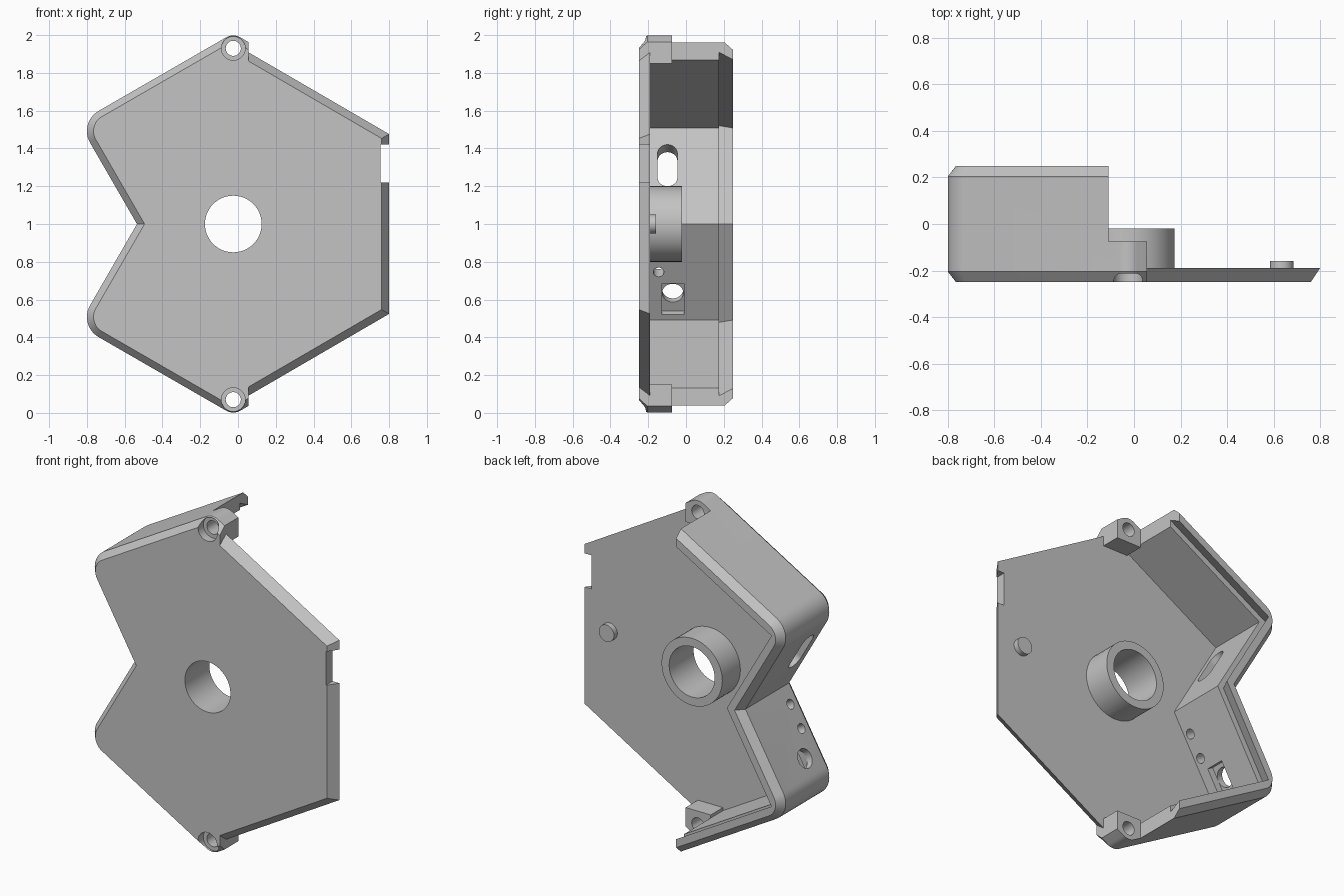
import bpy, bmesh
from math import radians, pi, sin, cos, atan2
from mathutils import Vector

if "Cube" in bpy.data.objects:
    bpy.data.objects.remove(bpy.data.objects["Cube"])

CX, END, STEP = -0.025, 0.055, -0.11   # hexagon centre, boss end, wall end
FRONT, FLOOR, BACK = -0.25, -0.19, 0.25

grey = bpy.data.materials.new("plain_grey")
grey.use_nodes = True
colour = (0.55, 0.55, 0.55, 1)
grey.diffuse_color = colour
grey.node_tree.nodes["Principled BSDF"].inputs["Base Color"].default_value = colour

# Notched hexagon in x, z, counter-clockwise, with its corner radii
OUTLINE = [(CX, 2.01), (-0.845, 1.537), (-0.535, 1.0), (-0.845, 0.463),
           (CX, -0.01), (0.847, 0.497), (0.847, 1.503)]
ROUND = [0.075, 0.123, 0, 0.123, 0.075, 0, 0]
SHARP = [0] * len(OUTLINE)


def ring(inset, radii):
    """Outline moved inwards, with rounded corners."""
    pts = [Vector(p) for p in OUTLINE]
    out = []
    for i, p in enumerate(pts):
        a = (p - pts[i - 1]).normalized()
        b = (pts[(i + 1) % len(pts)] - p).normalized()
        n1, n2 = Vector((-a.y, a.x)), Vector((-b.y, b.x))
        r = radii[i]
        c = p + (n1 + n2) * max(r, inset) / (1 + n1.dot(n2))
        if r <= inset:
            out.append(c)
            continue
        start = atan2(-n1.y, -n1.x)
        turn = n1.angle(n2)
        for k in range(13):
            t = start + turn * k / 12
            out.append(c + (r - inset) * Vector((cos(t), sin(t))))
    return out


def finish(bm, name):
    bmesh.ops.recalc_face_normals(bm, faces=bm.faces)
    mesh = bpy.data.meshes.new(name)
    bm.to_mesh(mesh)
    bm.free()
    mesh.materials.append(grey)
    obj = bpy.data.objects.new(name, mesh)
    bpy.context.collection.objects.link(obj)
    return obj


def loft(name, levels, radii):
    """Solid through insets of the outline at several depths."""
    bm = bmesh.new()
    rows = [[bm.verts.new((p.x, y, p.y)) for p in ring(d, radii)] for y, d in levels]
    for lo, hi in zip(rows, rows[1:]):
        for i in range(len(lo)):
            bm.faces.new((lo[i - 1], lo[i], hi[i], hi[i - 1]))
    bm.faces.new(rows[0])
    bm.faces.new(rows[-1])
    return finish(bm, name)


def box(name, x, y, z):
    bm = bmesh.new()
    bmesh.ops.create_cube(bm, size=1)
    for v in bm.verts:
        v.co = [(lo + hi) / 2 + c * (hi - lo) for c, (lo, hi) in zip(v.co, (x, y, z))]
    return finish(bm, name)


def cylinder(name, x, z, r, y0, y1):
    bm = bmesh.new()
    bmesh.ops.create_cone(bm, cap_ends=True, segments=48, radius1=r, radius2=r, depth=y1 - y0)
    obj = finish(bm, name)
    obj.location = (x, (y0 + y1) / 2, z)
    obj.rotation_euler = (pi / 2, 0, 0)
    return obj


def combine(target, other, operation="DIFFERENCE"):
    other.hide_render = True
    mod = target.modifiers.new(operation, "BOOLEAN")
    mod.operation, mod.solver, mod.object = operation, "EXACT", other
    bpy.context.view_layer.objects.active = target
    bpy.ops.object.modifier_apply(modifier=mod.name)
    bpy.data.objects.remove(other)


def on_wall(obj, y, z):
    """Set a cutter square to the notch wall, centred on its inner face."""
    obj.location = (-0.443 - 0.577 * abs(z - 1), y, z)
    obj.rotation_euler = (0, radians(60 if z > 1 else 120), 0)
    return obj


def wall_hole(y, z, r):
    return on_wall(cylinder("hole_cutter", 0, 0, r, -0.15, 0.15), y, z)


# Case: hollow shell with a recessed rim, keeping two corner blocks
case = loft("case", [(FRONT, 0.035), (-0.205, 0), (0.205, 0), (BACK, 0.035)], ROUND)
cavity = loft("cavity", [(FLOOR, 0.08), (0.175, 0.08), (0.175, 0.045), (0.26, 0.083)], SHARP)
for z in ((1.85, 2.2), (-0.2, 0.15)):
    combine(cavity, box("corner_block", (STEP, 0.3), (-0.4, -0.075), z))
combine(case, cavity)
combine(case, box("open_side", (END, 2), (-1, 1), (-1, 3)))
combine(case, box("wall_step", (STEP, 2), (-0.075, 1), (-1, 3)))

# Face plate with an undercut edge and a side notch
plate = loft("plate", [(FRONT, 0.087), (FLOOR, 0.047)], SHARP)
combine(plate, box("plate_trim", (-2, 0.03), (-1, 1), (-1, 3)))
combine(plate, box("side_notch", (0.755, 1), (-1, 1), (1.22, 1.42)))
combine(case, plate, "UNION")

# Central tube, locating pin and bore
combine(case, cylinder("tube", CX, 1, 0.2, -0.22, -0.02), "UNION")
combine(case, cylinder("pin", 0.635, 1, 0.05, -0.22, -0.158), "UNION")
combine(case, cylinder("bore", CX, 1, 0.15, -0.5, 0.5))

# Countersunk screw holes in the corner blocks
for z in (1.93, 0.07):
    combine(case, cylinder("screw_hole", CX, z, 0.04, -0.5, 0.5))
    combine(case, cylinder("screw_seat", CX, z, 0.063, -0.4, -0.2))

# Slot in the upper notch wall
slot = box("slot", (-0.075, 0.075), (-0.052, 0.052), (-0.15, 0.15))
combine(case, on_wall(slot, -0.098, 1.31))
for side in (-1, 1):
    combine(case, wall_hole(-0.098, 1.31 + side * 0.065, 0.052))

# Round holes and inner recess in the lower notch wall
for y, z, r in ((-0.145, 0.745, 0.028), (-0.145, 0.87, 0.028), (-0.07, 0.615, 0.056)):
    combine(case, wall_hole(y, z, r))
recess = box("recess", (-0.095, 0.095), (-0.058, 0.058), (-0.04, 0.04))
combine(case, on_wall(recess, -0.068, 0.602))

# One material and crisp edges
case.data.materials.clear()
case.data.materials.append(grey)
for p in case.data.polygons:
    p.material_index = 0
bpy.ops.object.select_all(action="DESELECT")
case.select_set(True)
bpy.context.view_layer.objects.active = case
bpy.ops.object.shade_smooth_by_angle(angle=radians(25))
